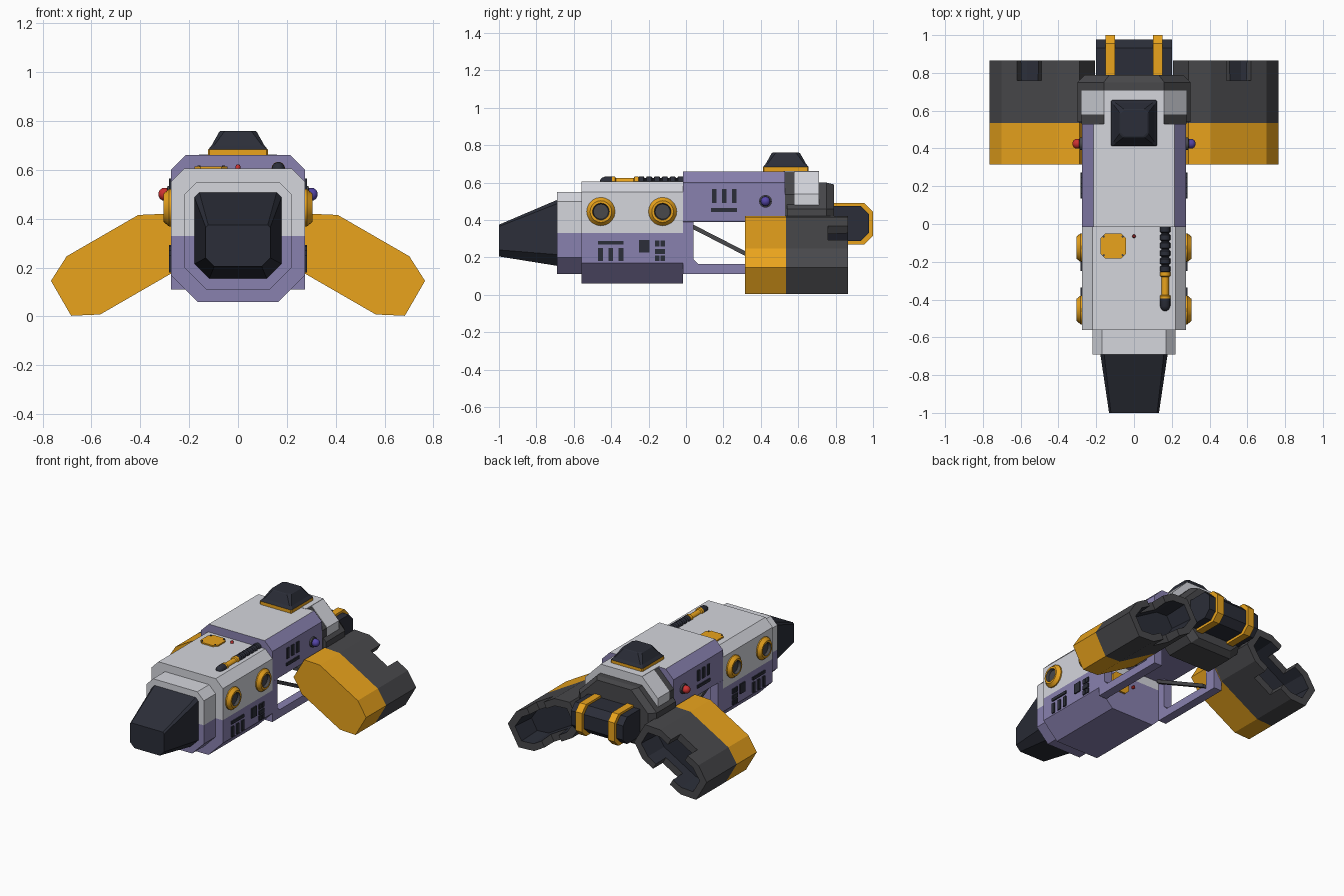
import bpy, bmesh, math
from mathutils import Vector

if "Cube" in bpy.data.objects:
    bpy.data.objects.remove(bpy.data.objects["Cube"])


def material(name, r, g, b):
    m = bpy.data.materials.new(name)
    m.diffuse_color = (r, g, b, 1)
    m.use_nodes = True
    m.node_tree.nodes["Principled BSDF"].inputs["Base Color"].default_value = m.diffuse_color
    return m


LIGHT = material("pale_hull", .66, .67, .72)
PURPLE = material("purple_hull", .25, .22, .43)
DARK = material("dark_grey", .065, .065, .07)
BLACK = material("blue_black", .024, .027, .04)
GOLD = material("gold", .82, .37, .012)
RED = material("red_lamp", .6, .03, .03)
BLUE = material("violet_lamp", .09, .06, .4)


def finish(name, bm, mats, mirror=False, smooth=False):
    bmesh.ops.recalc_face_normals(bm, faces=bm.faces)
    me = bpy.data.meshes.new(name)
    bm.to_mesh(me)
    bm.free()
    for m in mats:
        me.materials.append(m)
    ob = bpy.data.objects.new(name, me)
    bpy.context.collection.objects.link(ob)
    if smooth:
        bpy.ops.object.select_all(action='DESELECT')
        ob.select_set(True)
        bpy.context.view_layer.objects.active = ob
        bpy.ops.object.shade_smooth_by_angle(angle=math.radians(35))
    if mirror:
        ob.modifiers.new("mirror", 'MIRROR')
    return ob


def loft_mesh(rings, index=None):
    """Closed skin through rings; index gives a material slot per span."""
    bm = bmesh.new()
    vs = [[bm.verts.new(p) for p in r] for r in rings]
    n = len(rings[0])
    index = index or [0] * (len(rings) - 1)
    for k in range(len(rings) - 1):
        for i in range(n):
            j = (i + 1) % n
            f = bm.faces.new((vs[k][i], vs[k][j], vs[k + 1][j], vs[k + 1][i]))
            f.material_index = index[k]
    bm.faces.new(vs[0]).material_index = index[0]
    bm.faces.new(vs[-1]).material_index = index[-1]
    return bm


def place(axis, a, u, v):
    return {'x': (a, u, v), 'y': (u, a, v), 'z': (u, v, a)}[axis]


def octagon(u0, u1, v0, v1, c0, c1=None):
    c1 = c0 if c1 is None else c1
    return [(u0 + c0, v0), (u1 - c0, v0), (u1, v0 + c0), (u1, v1 - c1),
            (u1 - c1, v1), (u0 + c1, v1), (u0, v1 - c1), (u0, v0 + c0)]


def prism(name, prof, axis, a, b, mat, **kw):
    rings = [[place(axis, t, u, v) for u, v in prof] for t in (a, b)]
    return finish(name, loft_mesh(rings), [mat], **kw)


def box(name, x, y, z, mat, **kw):
    return prism(name, [(x[0], y[0]), (x[1], y[0]), (x[1], y[1]), (x[0], y[1])],
                 'z', z[0], z[1], mat, **kw)


def lathe(name, axis, cu, cv, prof, mats, index=None, n=20, **kw):
    rings = [[place(axis, t, cu + r * math.cos(2 * math.pi * i / n),
                    cv + r * math.sin(2 * math.pi * i / n)) for i in range(n)]
             for t, r in prof]
    return finish(name, loft_mesh(rings, index), mats, smooth=True, **kw)


def two_tone(name, prof, a, b):
    """Octagonal hull, pale above z .33 and purple below."""
    bm = loft_mesh([[(u, t, v) for u, v in prof] for t in (a, b)])
    bmesh.ops.bisect_plane(bm, geom=bm.verts[:] + bm.edges[:] + bm.faces[:],
                           plane_co=(0, 0, .33), plane_no=(0, 0, 1))
    for f in bm.faces:
        f.material_index = int(f.calc_center_median().z < .33)
    return finish(name, bm, [LIGHT, PURPLE])


# Nose, collar and front hull
nose = [(-.69, octagon(-.178, .178, .155, .507, .06, .02)),
        (-1, octagon(-.132, .132, .205, .375, .035, .01))]
finish("nose", loft_mesh([[(u, y, v) for u, v in p] for y, p in nose]), [BLACK])
two_tone("collar", octagon(-.22, .22, .11, .55, .09, .05), -.69, -.55)
two_tone("front_hull", octagon(-.275, .275, .06, .605, .11, .055), -.56, -.015)

# Rear hull with pale roof
bm = loft_mesh([[(u, y, v) for u, v in octagon(-.275, .275, .39, .66, .001, .06)]
                for y in (-.015, .53)])
bm.normal_update()
bmesh.ops.recalc_face_normals(bm, faces=bm.faces)
for f in bm.faces:
    f.material_index = int(f.normal.z < .9)
finish("rear_hull", bm, [LIGHT, PURPLE])

# Open side frame: profile follows the window, with clipped corners
box("frame_rail", (.215, .275), (-.015, .53), (.11, .165), PURPLE, mirror=True)
box("frame_front_post", (.215, .275), (-.015, .04), (.165, .39), PURPLE, mirror=True)
box("frame_rear_post", (.215, .275), (.45, .53), (.165, .39), PURPLE, mirror=True)
prism("frame_gusset", [(.04, .165), (.065, .165), (.04, .19)], 'x', .215, .275,
      PURPLE, mirror=True)
prism("diagonal_strut", [(.0, .37), (.0, .395), (.45, .165), (.45, .14)], 'x',
      .19, .215, DARK, mirror=True)

# Tail section: pale shell between dark rings
prism("tail_collar", octagon(-.277, .277, .225, .657, .12), 'y', .53, .58, DARK)
prism("tail_shell", octagon(-.28, .28, .22, .66, .12), 'y', .58, .71, LIGHT)
box("tail_roof", (-.16, .16), (.52, .71), (.5, .662), LIGHT)
tail = [(.54, octagon(-.3, .3, .2, .6, .14)), (.75, octagon(-.3, .3, .2, .6, .14)),
        (.79, octagon(-.26, .26, .23, .59, .13))]
finish("tail_ring", loft_mesh([[(u, y, v) for u, v in p] for y, p in tail]), [DARK])

# Cross-mounted rear engine and its bands
prism("rear_engine", octagon(.7, .978, .287, .475, .045), 'x', -.2, .2, BLACK)
prism("engine_band", octagon(.7, 1.0, .27, .49, .045), 'x', .1, .15, GOLD, mirror=True)

# Drooping engine pods, laid out along an axis tilted 30 degrees down
C, S = math.cos(math.radians(30)), .5


def pod_ring(y, d):
    a0, a1, n0, n1 = .04 + d, .59 - d, .289 + d, .564 - d
    ca, cn = .106 - d * .5, .055 - d * .3
    pts = [(a0 + ca, n0), (a1 - ca, n0), (a1, n0 + cn), (a1, n1 - cn),
           (a1 - ca, n1), (a0 + ca, n1), (a0, n1 - cn), (a0, n0 + cn)]
    return [(a * C + n * S, y, n * C - a * S) for a, n in pts]


pod = finish("engine_pod", loft_mesh(
    [pod_ring(.315, 0), pod_ring(.535, 0), pod_ring(.865, 0), pod_ring(.865, .045),
     pod_ring(.7, .055)], [0, 1, 1, 2]), [GOLD, DARK, BLACK])
bm = loft_mesh([[(a * C + n * S, y, n * C - a * S) for a, n in
                 ((.24, .2), (.39, .2), (.39, .65), (.24, .65))] for y in (.76, .9)])
cutter = finish("pod_notch_cutter", bm, [DARK])
cutter.hide_render = True
cutter.hide_set(True)
cut = pod.modifiers.new("notch", 'BOOLEAN')
cut.operation = 'DIFFERENCE'
cut.object = cutter
cut.solver = 'EXACT'
pod.modifiers.new("mirror", 'MIRROR')

# Roof turret
prism("turret_base", octagon(-.122, .122, .412, .655, .006), 'z', .655, .683, GOLD)
dome = [(.683, .122, .006), (.7, .108, .01), (.757, .076, .02), (.76, .07, .02)]
finish("turret_dome", loft_mesh(
    [[(u, v, z) for u, v in octagon(-h, h, .534 - h, .534 + h, c)]
     for z, h, c in dome]), [BLACK])

# Gold portholes
for i, y in enumerate((-.455, -.125)):
    lathe(f"porthole_{i + 1}", 'x', y, .445,
          [(.265, .076), (.283, .076), (.305, .058), (.305, .045), (.286, .04)],
          [GOLD, DARK], [0, 0, 0, 1], mirror=True)

# Side vents: (y0, y1, z0, z1)
vents = [(-.47, -.335, .268, .288), (-.25, -.195, .225, .293),
         (-.167, -.143, .257, .29), (-.137, -.113, .257, .29),
         (-.167, -.113, .218, .246), (-.167, -.143, .18, .21), (-.137, -.113, .18, .21),
         (.135, .273, .443, .463)]
vents += [(y, y + .025, .18, .25) for y in (-.47, -.415, -.36)]
vents += [(y, y + .025, .492, .565) for y in (.138, .192, .246)]
for i, (y0, y1, z0, z1) in enumerate(vents):
    box(f"side_vent_{i + 1}", (.26, .283), (y0, y1), (z0, z1), BLACK, mirror=True)

# Navigation lamps
for name, s, m in (("right_lamp", 1, BLUE), ("left_lamp", -1, RED)):
    lathe(name, 'x', .425, .5, [(s * .265, .034), (s * .288, .034), (s * .29, .026),
          (s * .31, .025), (s * .32, .018), (s * .326, .006)], [DARK, m],
          [0, 0, 1, 1, 1], n=16)

# Roof hatch, beacon and hose; small hatch and beacon repeated on the bulkhead
prism("roof_hatch", octagon(-.178, -.042, -.182, -.05, .025), 'z', .6, .614, GOLD)
prism("bulkhead_hatch", octagon(.04, .17, .2, .33, .025), 'y', -.02, -.003, GOLD)
lathe("beacon", 'z', 0, -.065, [(.6, .01), (.615, .01), (.622, .005)], [RED], n=10)
lathe("bulkhead_beacon", 'y', 0, .27, [(-.02, .01), (.0, .01), (.006, .005)], [RED], n=10)
for i, (hx, hy) in enumerate(((-.16, -.165), (-.06, -.165), (-.16, -.067), (-.06, -.067))):
    lathe(f"hatch_bolt_{i + 1}", 'z', hx, hy, [(.61, .006), (.618, .006)], [DARK], n=8)
hose = []
for i in range(6):
    y = -.01 - i * .042
    hose += [(y, .019), (y - .006, .027), (y - .032, .027), (y - .038, .019)]
lathe("hose", 'y', .165, .605, hose, [BLACK], n=14)
lathe("hose_fitting", 'y', .165, .605, [(-.255, .028), (-.275, .028), (-.28, .02),
      (-.375, .02), (-.38, .028), (-.395, .028)], [GOLD], n=14)
lathe("hose_tip", 'y', .165, .605, [(-.39, .027), (-.435, .027), (-.452, .02),
      (-.46, .008)], [BLACK], n=14)
